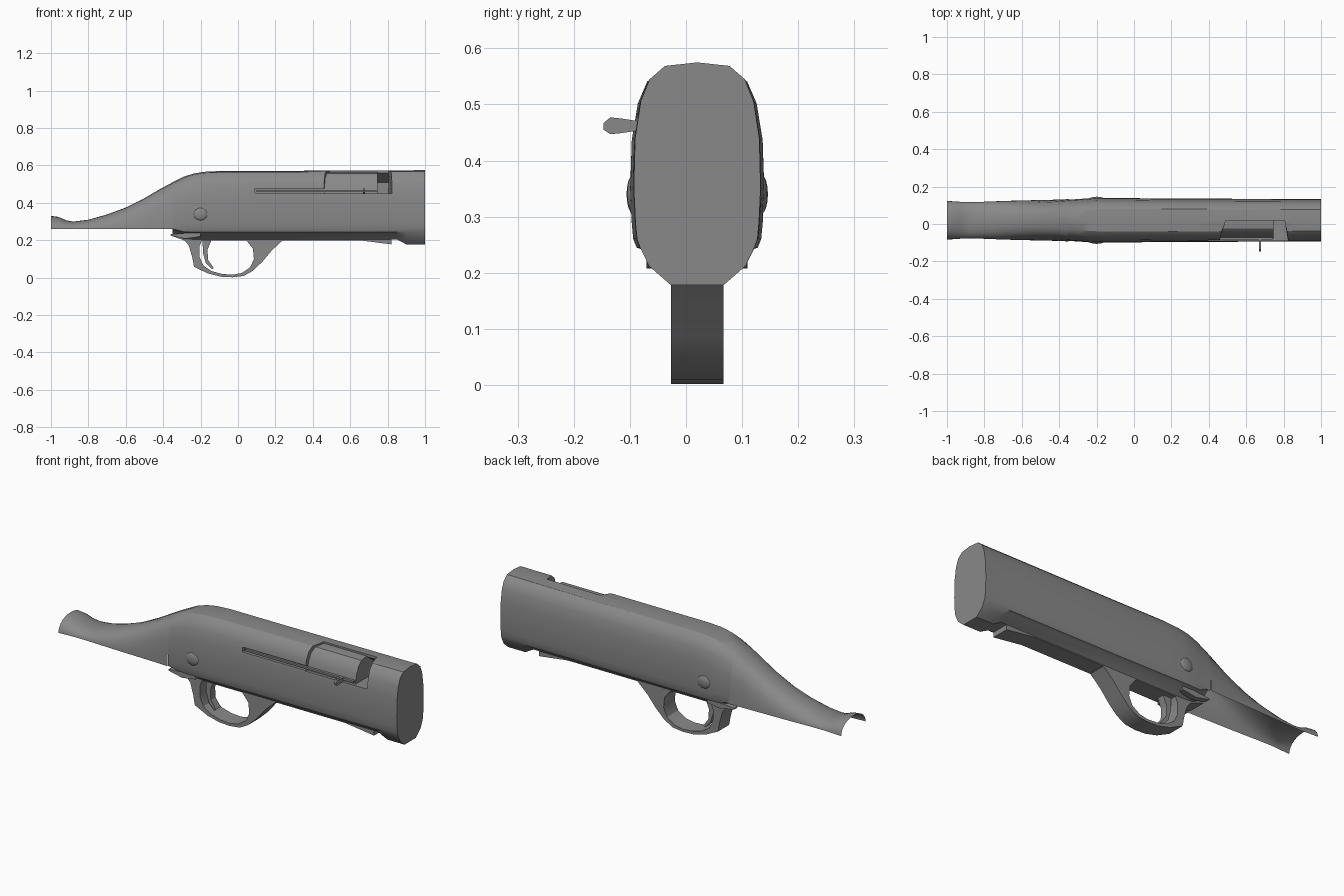
import bpy, bmesh, math

if "Cube" in bpy.data.objects:
    bpy.data.objects.remove(bpy.data.objects["Cube"])

MID = 0.02  # centre plane of the body

steel = bpy.data.materials.new("grey_steel")
steel.use_nodes = True
steel.diffuse_color = (0.25, 0.25, 0.255, 1)
steel.node_tree.nodes["Principled BSDF"].inputs["Base Color"].default_value = (0.25, 0.25, 0.255, 1)


def make(name, bm):
    bmesh.ops.recalc_face_normals(bm, faces=bm.faces)
    mesh = bpy.data.meshes.new(name)
    bm.to_mesh(mesh)
    bm.free()
    obj = bpy.data.objects.new(name, mesh)
    mesh.materials.append(steel)
    bpy.context.collection.objects.link(obj)
    return obj


def smooth(obj, angle=30):
    bpy.ops.object.select_all(action='DESELECT')
    obj.select_set(True)
    bpy.context.view_layer.objects.active = obj
    bpy.ops.object.shade_smooth_by_angle(angle=math.radians(angle))


def loft(name, rings, closed):
    bm = bmesh.new()
    rows = [[bm.verts.new(p) for p in ring] for ring in rings]
    n = len(rows[0])
    for a, b in zip(rows, rows[1:]):
        for i in range(n if closed else n - 1):
            j = (i + 1) % n
            bm.faces.new((a[i], a[j], b[j], b[i]))
    if closed:
        bm.faces.new(rows[0])
        bm.faces.new(rows[-1])
    return make(name, bm)


def prism(name, pts, axis, lo, hi):
    place = {'x': lambda p, d: (d, p[0], p[1]),
             'y': lambda p, d: (p[0], d, p[1])}[axis]
    return loft(name, [[place(p, d) for p in pts] for d in (lo, hi)], True)


def cut(target, cutter):
    mod = target.modifiers.new("cut", 'BOOLEAN')
    mod.operation, mod.solver, mod.object = 'DIFFERENCE', 'EXACT', cutter
    bpy.ops.object.select_all(action='DESELECT')
    target.select_set(True)
    bpy.context.view_layer.objects.active = target
    bpy.ops.object.modifier_apply(modifier=mod.name)
    bpy.data.objects.remove(cutter)


# Cross-section: arch above a base line, optionally closed by a lower keel
BASE = 0.26
ARCH = [(1, 0), (1, .1), (1, .29), (.98, .57), (.89, .78), (.75, .905), (.51, .98), (0, 1)]


def section(x, top, width, roundness, keel=None):
    half = []
    for i, (h, f) in enumerate(ARCH):
        a = i / (len(ARCH) - 1) * math.pi / 2
        h += (math.cos(a) - h) * roundness
        f += (math.sin(a) - f) * roundness
        if keel is not None and f < .2:
            h -= .05 * (1 - f / .2)
        half.append((h * width, BASE + (top - BASE) * f))
    if keel is not None:
        half = [(.047, keel), (.76 * width, keel + .034), (.9 * width, max(.245, keel + .036))] + half
    left = [(x, MID - h, z) for h, z in half]
    right = [(x, MID + h, z) for h, z in reversed(half) if h > 1e-6]
    return left + right


# Thin grip shell, open underneath
grip = [(-1, .33, .103, .9), (-.96, .325, .101, .9), (-.92, .307, .098, .9), (-.88, .3, .097, .9),
        (-.8, .31, .099, .85), (-.7, .338, .103, .8), (-.6, .375, .106, .7), (-.5, .425, .108, .55),
        (-.42, .472, .11, .4), (-.35, .51, .113, .25)]
smooth(loft("grip_shell", [section(*s) for s in grip], False), 50)

# Receiver body
body = [(-.35, .51, .113, .25, .235), (-.29, .54, .116, .18, .208), (-.24, .556, .119, .1, .205),
        (-.18, .566, .12, .04, .205), (-.1, .57, .119, 0, .205), (.2, .571, .116, 0, .205),
        (.85, .574, .114, 0, .205), (.9, .574, .113, 0, .178), (1, .575, .113, 0, .178)]
receiver = loft("receiver", [section(*s) for s in body], True)

# Ejection port and handle slot
port = prism("port_cutter", [(-.2, .45), (.09, .45), (.09, .51), (.02, .56), (.02, .7), (-.2, .7)],
             'x', .44, .835)
for v in port.data.vertices:
    if v.co.y > 0:
        v.co.x += .05 if v.co.x < .6 else -.03
cut(receiver, port)
cut(receiver, prism("slot_cutter", [(-.2, .453), (-.075, .453), (-.075, .477), (-.2, .477)],
                    'x', .09, .75))
smooth(receiver)

# Bolt, slide bar and handle
smooth(loft("bolt", [section(x, .564, .107, .3, .22) for x in (.43, .745)], True))
prism("slide_bar", [(-.086, .459), (-.07, .459), (-.07, .469), (-.086, .469)], 'x', .1, .74)
prism("bolt_handle", [(-.147, .455), (-.135, .447), (-.115, .449), (-.07, .456), (-.07, .468),
                      (-.115, .475), (-.135, .477), (-.147, .467)], 'x', .668, .68)

# Safety button bulges on both sides
for side, name in ((-1, "right_safety_button"), (1, "left_safety_button")):
    bm = bmesh.new()
    bmesh.ops.create_uvsphere(bm, u_segments=12, v_segments=8, radius=1)
    for v in bm.verts:
        v.co = (-.2 + v.co.x * .04, MID + side * .114 + v.co.y * .012, .34 + v.co.z * .035)
    smooth(make(name, bm), 50)

# Bottom plate with tang and lifter
prism("bottom_plate", [(-.36, .225), (-.29, .2), (.65, .2), (.82, .178), (.82, .215),
                       (-.2, .22), (-.34, .24)], 'y', MID - .047, MID + .047)
for side in (-1, 1):
    y = MID + side * .075
    prism("left_tang" if side > 0 else "right_tang",
          [(-.36, .225), (-.28, .208), (-.2, .22), (-.2, .245), (-.36, .232)], 'y', y - .015, y + .015)

# Trigger guard: a strip between an outer and an inner curve
outer = [(-.29, .205), (-.262, .17), (-.245, .11), (-.235, .058), (-.16, .022), (-.09, .005), (-.03, .002),
         (.03, .009), (.08, .037), (.13, .085), (.18, .145), (.245, .205)]
inner = [(-.19, .205), (-.205, .17), (-.205, .11), (-.185, .065), (-.14, .035), (-.085, .02), (-.03, .016),
         (.02, .025), (.065, .055), (.085, .1), (.08, .155), (.04, .205)]
guard = [[(x, MID - .047, z), (x, MID + .047, z), (u, MID + .047, w), (u, MID - .047, w)]
         for (x, z), (u, w) in zip(outer, inner)]
smooth(loft("trigger_guard", guard, True))

# Trigger
prism("trigger", [(-.19, .205), (-.14, .205), (-.163, .15), (-.16, .095), (-.13, .052),
                  (-.14, .045), (-.172, .078), (-.187, .13)], 'y', MID - .02, MID + .02)
